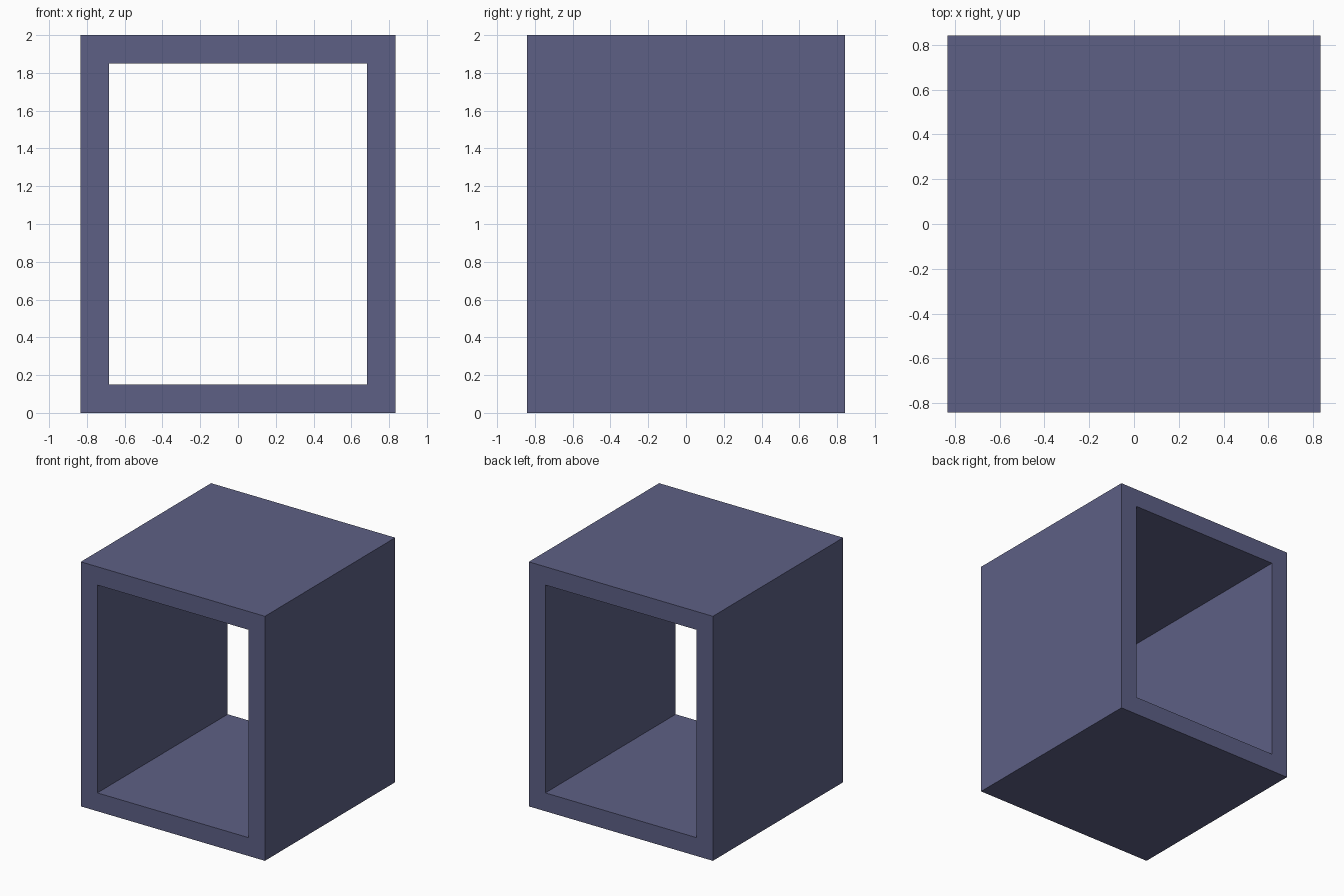
import bpy, bmesh

if "Cube" in bpy.data.objects:
    bpy.data.objects.remove(bpy.data.objects["Cube"])

HALF_W, HALF_D, HEIGHT, WALL = 0.833, 0.842, 2.0, 0.15


def rectangle(bm, inset):
    x = HALF_W - inset
    corners = [(-x, inset), (x, inset), (x, HEIGHT - inset), (-x, HEIGHT - inset)]
    return [bm.verts.new((cx, -HALF_D, cz)) for cx, cz in corners]


# Front rim of the open box, extruded straight back into a square tube
bm = bmesh.new()
outer, inner = rectangle(bm, 0), rectangle(bm, WALL)
rim = []
for i in range(4):
    j = (i + 1) % 4
    rim.append(bm.faces.new((outer[i], outer[j], inner[j], inner[i])))
result = bmesh.ops.extrude_face_region(bm, geom=rim, use_keep_orig=True)
back = [v for v in result["geom"] if isinstance(v, bmesh.types.BMVert)]
bmesh.ops.translate(bm, verts=back, vec=(0, 2 * HALF_D, 0))
bmesh.ops.recalc_face_normals(bm, faces=bm.faces)

mesh = bpy.data.meshes.new("open_box_frame")
bm.to_mesh(mesh)
bm.free()
frame = bpy.data.objects.new("open_box_frame", mesh)
bpy.context.collection.objects.link(frame)

# Slate blue finish
slate = bpy.data.materials.new("slate_blue")
slate.diffuse_color = (0.11, 0.117, 0.235, 1)
slate.use_nodes = True
slate.node_tree.nodes["Principled BSDF"].inputs["Base Color"].default_value = slate.diffuse_color
mesh.materials.append(slate)
